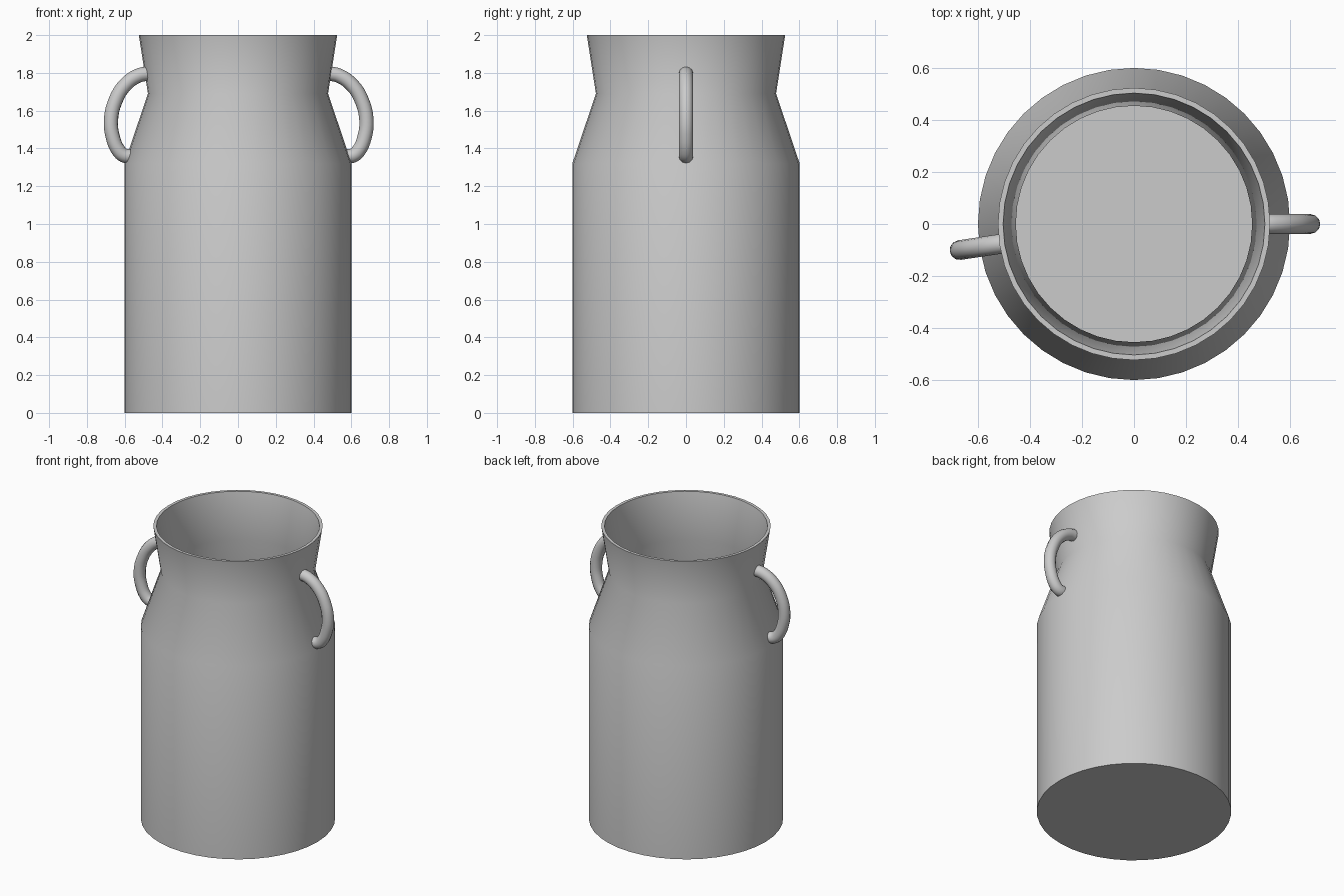
import bpy, bmesh, math

if "Cube" in bpy.data.objects:
    bpy.data.objects.remove(bpy.data.objects["Cube"])

SIDES = 40


def lathe(name, profile):
    """Spin an (r, z) profile that starts and ends on the z axis."""
    bm = bmesh.new()
    verts = [bm.verts.new((r, 0, z)) for r, z in profile]
    edges = [bm.edges.new(pair) for pair in zip(verts, verts[1:])]
    bmesh.ops.spin(bm, geom=verts + edges, cent=(0, 0, 0), axis=(0, 0, 1),
                   angle=2 * math.pi, steps=SIDES, use_duplicate=False)
    bmesh.ops.remove_doubles(bm, verts=bm.verts, dist=1e-4)
    bmesh.ops.recalc_face_normals(bm, faces=bm.faces)
    mesh = bpy.data.meshes.new(name)
    bm.to_mesh(mesh)
    bm.free()
    obj = bpy.data.objects.new(name, mesh)
    bpy.context.collection.objects.link(obj)
    return obj


def handle(name, path, radius, turn):
    """Round bar along an (r, z) path, turned about the can's axis."""
    curve = bpy.data.curves.new(name, 'CURVE')
    curve.dimensions = '3D'
    curve.bevel_depth = radius
    curve.bevel_resolution = 4
    curve.resolution_u = 4
    curve.use_fill_caps = True
    spline = curve.splines.new('BEZIER')
    spline.bezier_points.add(len(path) - 1)
    for point, (r, z) in zip(spline.bezier_points, path):
        point.co = (r, 0, z)
        point.handle_left_type = point.handle_right_type = 'AUTO'
    obj = bpy.data.objects.new(name, curve)
    obj.rotation_euler.z = math.radians(turn)
    bpy.context.collection.objects.link(obj)
    select(obj)
    bpy.ops.object.convert(target='MESH')
    return bpy.context.view_layer.objects.active


def select(obj):
    bpy.ops.object.select_all(action='DESELECT')
    obj.select_set(True)
    bpy.context.view_layer.objects.active = obj


# Hollow can: outer wall up, over the rim, inner wall down to the floor
can = lathe("can_body", [
    (0, 0), (0.602, 0), (0.602, 1.32), (0.477, 1.69), (0.525, 2.0),
    (0.505, 2.0), (0.456, 1.69), (0.582, 1.315), (0.582, 0.02), (0, 0.02)])

# Two ear handles from the flared neck to the shoulder; the left is slightly turned
ear = [(0.483, 1.797), (0.535, 1.785), (0.605, 1.735), (0.655, 1.655),
       (0.68, 1.55), (0.67, 1.46), (0.64, 1.39), (0.612, 1.364), (0.582, 1.358)]
right = handle("right_handle", ear, 0.038, 0)
left = handle("left_handle", ear, 0.038, 188.5)

for part in (can, right, left):
    select(part)
    bpy.ops.object.shade_smooth_by_angle(angle=math.radians(40))
